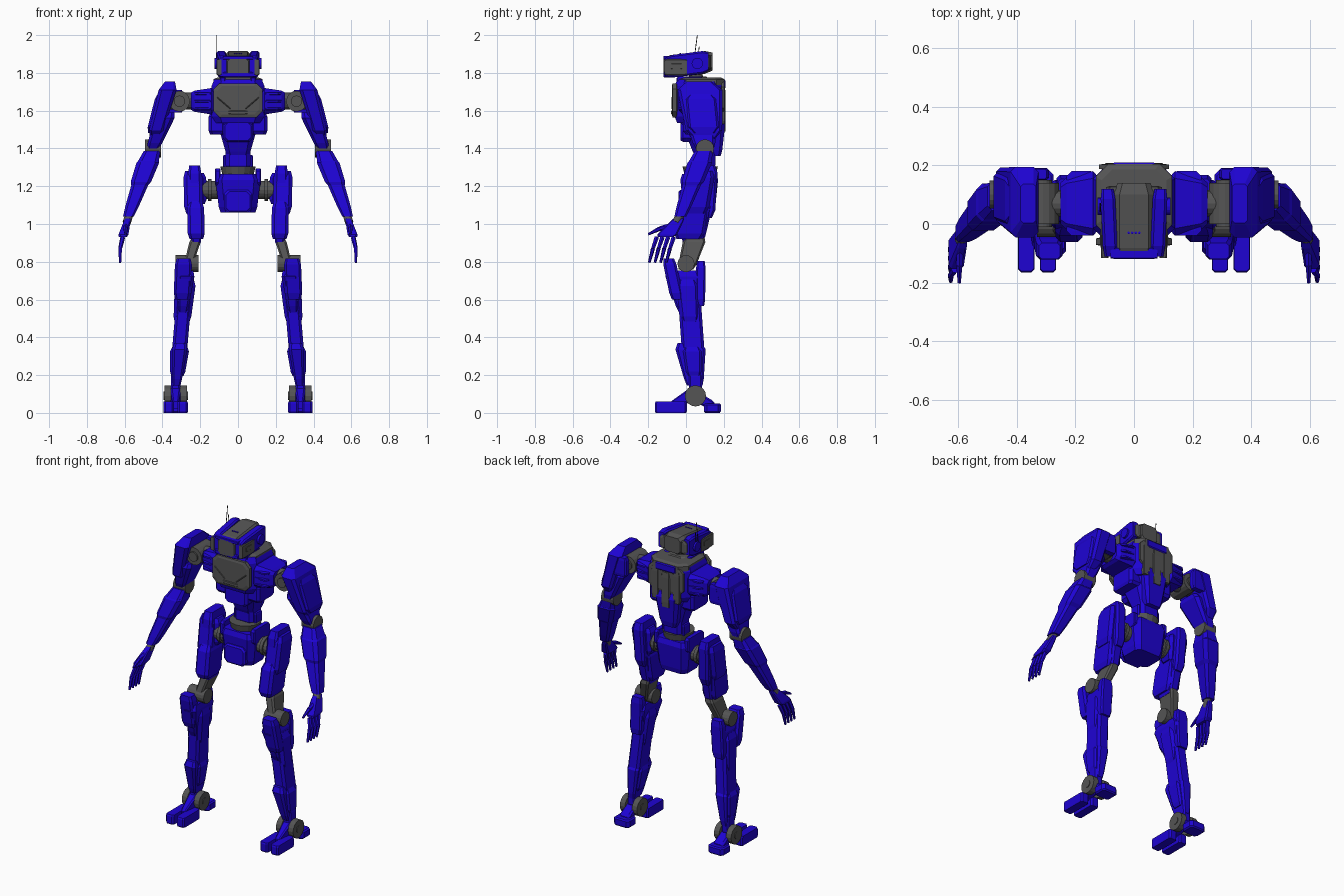
import bpy, bmesh
from mathutils import Vector

old = bpy.data.objects.get("Cube")
if old:
    bpy.data.objects.remove(old)


def material(name, *rgb):
    mat = bpy.data.materials.new(name)
    mat.use_nodes = True
    mat.diffuse_color = (*rgb, 1)
    mat.node_tree.nodes["Principled BSDF"].inputs["Base Color"].default_value = (*rgb, 1)
    return mat


BLUE = material("armour_blue", .013, .001, .65)
GREY = material("joint_grey", .09, .09, .09)
BLACK = material("antenna_black", .01, .01, .01)


def finish(name, bm, mat, paired):
    """Make the object; parts that start on the +x side are mirrored to the other."""
    bmesh.ops.recalc_face_normals(bm, faces=bm.faces)
    mesh = bpy.data.meshes.new(name)
    bm.to_mesh(mesh)
    bm.free()
    mesh.materials.append(mat)
    part = bpy.data.objects.new(name, mesh)
    bpy.context.collection.objects.link(part)
    if paired:
        part.modifiers.new("both_sides", "MIRROR")


def shift(point, x=0, y=0, z=0):
    return point + Vector((x, y, z))


def along(bone, t, forward=0, out=0):
    return shift(bone[0].lerp(bone[1], t), x=out, y=-forward)


def block(name, a, b, size, mat=BLUE, taper=1, nose=.8):
    """Armour block from a to b with an octagonal section and sloped ends."""
    span = b - a
    main = max(range(3), key=lambda i: abs(span[i]))
    u, v = [i for i in range(3) if i != main]
    bm = bmesh.new()
    rings = []
    for t, scale in ((0, nose), (.15, 1), (.85, taper), (1, nose * taper)):
        hu, hv = (s * scale / 2 for s in size)
        cut = min(hu, hv) * .35
        quarter = [(hu, hv - cut), (hu - cut, hv)]
        half = quarter + [(-p, q) for p, q in reversed(quarter)]
        ring = []
        for p, q in half + [(-p, -q) for p, q in half]:
            corner = a.lerp(b, t)
            corner[u] += p
            corner[v] += q
            ring.append(bm.verts.new(corner))
        rings.append(ring)
    for low, high in zip(rings, rings[1:]):
        for i in range(len(low)):
            bm.faces.new((low[i - 1], low[i], high[i], high[i - 1]))
    bm.faces.new(rings[0])
    bm.faces.new(rings[-1])
    finish(name, bm, mat, a.x > 0)


def box(name, centre, size, mat=BLUE, axis="z", nose=.85):
    """Block given by its centre and its x, y, z size, with sloped ends on one axis."""
    main = "xyz".index(axis)
    half = Vector()
    half[main] = size[main] / 2
    section = [s for i, s in enumerate(size) if i != main]
    block(name, centre - half, centre + half, section, mat, nose=nose)


def rod(name, a, b, radius, mat=GREY, sides=16, taper=1):
    bm = bmesh.new()
    bmesh.ops.create_cone(bm, cap_ends=True, segments=sides, radius1=radius,
                          radius2=radius * taper, depth=(b - a).length)
    bm.transform((b - a).to_track_quat("Z", "Y").to_matrix().to_4x4())
    bmesh.ops.translate(bm, vec=(a + b) / 2, verts=bm.verts)
    finish(name, bm, mat, a.x > 0)


def pin(name, centre, length, radius, mat=GREY, axis="x"):
    half = Vector()
    half["xyz".index(axis)] = length / 2
    rod(name, centre - half, centre + half, radius, mat)


# Landmarks of the body and of one side
head = Vector((0, 0, 1.85))
chest = Vector((0, .07, 1.65))
waist = Vector((0, .1, 1.36))
pelvis = Vector((0, .07, 1.18))
shoulder = Vector((.31, .07, 1.65))
elbow = Vector((.45, .1, 1.4))
wrist = Vector((.58, -.03, 1.04))
knuckles = Vector((.61, -.11, .93))
hip = Vector((.23, .09, 1.31))
thigh_end = Vector((.22, .02, .9))
knee = Vector((.27, 0, .79))
ankle = Vector((.33, .05, .09))

# Head, with its rear a little higher than its face
block("head_core", shift(head, y=-.12, z=-.02), shift(head, y=.14, z=.01), (.14, .12), GREY)
block("head_side", shift(head, x=.08, y=-.11, z=-.02), shift(head, x=.09, y=.12, z=.01), (.05, .12))
box("chin", shift(head, y=-.1, z=-.06), (.16, .04, .03), axis="x")
box("brow", shift(head, y=-.1, z=.03), (.16, .04, .02), axis="x")
box("cheek_panel", shift(head, x=.1, y=-.055, z=-.02), (.026, .12, .085), GREY, axis="y", nose=.95)
box("cheek_slot", shift(head, x=.11, y=-.05, z=-.015), (.01, .06, .03), GREY, axis="y")
box("head_back_panel", shift(head, y=.115, z=.005), (.19, .03, .08), GREY, axis="y")
pin("ear_cap", shift(head, x=.11, y=.06), .03, .03, BLUE)
for i in range(4):
    pin("head_top_dot", shift(head, x=.012 * (i - 1.5), y=-.03, z=.05), .01, .004, BLUE, axis="z")
antenna = shift(head, x=-.115, y=.04)
rod("antenna", antenna, shift(antenna, y=.02, z=.15), .002, BLACK)
rod("short_antenna", shift(antenna, y=.02), shift(antenna, y=.03, z=.09), .002, BLACK)
rod("neck", shift(chest, y=-.01, z=.06), shift(head, y=.05, z=-.04), .036)
box("neck_collar", shift(chest, y=-.01, z=.11), (.13, .11, .04), GREY)

# Chest and its plates
box("chest", chest, (.28, .26, .23), nose=.9)
box("chest_plate", shift(chest, y=-.13, z=.005), (.26, .03, .18), GREY, axis="y")
rod("chest_chevron", shift(chest, x=.04, y=-.14, z=-.04), shift(chest, x=.11, y=-.14, z=.02), .008, sides=4)
box("chest_vent", shift(chest, y=-.14, z=-.06), (.1, .02, .02), GREY, axis="x")
box("collar_pad", shift(chest, x=.08, y=-.05, z=.105), (.03, .14, .05))
box("collar_yoke", shift(chest, y=.01, z=.095), (.26, .25, .06), GREY)
box("rib_block", shift(chest, x=.11, z=-.12), (.09, .17, .11))
box("back_plate", shift(chest, y=.125, z=.02), (.24, .02, .17), GREY, axis="y")
box("back_strap", shift(chest, x=.075, y=.125, z=-.02), (.05, .025, .2), GREY)
box("spine_strap", shift(chest, y=.125, z=-.05), (.06, .03, .22), GREY)
box("upper_back_ridge", shift(chest, y=.1, z=.09), (.16, .08, .05))

# Abdomen, waist and pelvis
block("abdomen", shift(chest, z=-.08), shift(waist, z=-.01), (.22, .2), taper=.6)
box("belly_plate", shift(chest, y=-.05, z=-.16), (.16, .1, .11), axis="y")
block("lower_back", shift(chest, y=.08, z=-.07), shift(waist, y=.05), (.17, .12), taper=.7)
box("waist", waist, (.13, .11, .14))
box("waist_side", shift(waist, x=.06, z=-.03), (.04, .07, .07))
rod("waist_ring", shift(waist, y=-.025, z=-.13), shift(waist, y=-.025, z=-.055), .075, taper=1.25)
block("pelvis", shift(pelvis, z=.085), shift(pelvis, z=-.12), (.24, .2), taper=.85, nose=.9)
box("pelvis_front", shift(pelvis, y=-.08, z=-.06), (.15, .06, .12), axis="y")
box("pelvis_wing", shift(pelvis, x=.107, z=.07), (.03, .16, .09))
rod("hip_axle", shift(pelvis, x=.09), shift(pelvis, x=.2), .048)
pin("hip_collar", shift(pelvis, x=.15), .02, .058)

# Shoulders
block("shoulder_bar", shift(chest, x=.12), shift(chest, x=.25), (.22, .14), taper=.8)
for height in (-.04, 0, .04):
    box("shoulder_rib", shift(chest, x=.18, z=height), (.1, .22, .014))
pin("shoulder_axle", shoulder, .13, .045)
pin("shoulder_joint", shoulder, .14, .055, axis="y")
pin("shoulder_cap", shoulder, .16, .03, axis="y")
box("shoulder_rear_guard", shift(shoulder, x=.03, y=.1), (.1, .04, .12))
pad = (shift(shoulder, x=.05, z=.105), shift(elbow, x=-.005, z=.05))
block("shoulder_pad", *pad, (.095, .24), taper=.8, nose=.55)
block("pad_panel", along(pad, .2, out=.025), along(pad, .9, out=.02), (.06, .16), nose=.65)

# Arms
forearm = (elbow, wrist)
hand = (wrist, knuckles)
block("upper_arm", shift(shoulder, x=.07, z=-.06), elbow, (.11, .17), taper=.7)
pin("elbow_joint", elbow, .085, .048)
block("forearm", along(forearm, .04), wrist, (.11, .12), taper=.65)
block("forearm_cuff", along(forearm, .15), along(forearm, .55), (.12, .13), taper=.9)
rod("wrist", along(forearm, .95), along(hand, .3), .022)
block("palm", along(hand, .1), knuckles, (.035, .07), taper=1.5)
for i in range(4):
    base = shift(knuckles, y=.03 * (i - 1.5))
    middle = shift(base, x=.014, y=-.02, z=-.06)
    tip = shift(middle, y=-.02, z=-.075)
    rod("finger_base", base, middle, .013, BLUE, sides=6, taper=.8)
    rod("finger_tip", middle, tip, .011, BLUE, sides=6, taper=.6)
thumb = shift(along(hand, .5), y=-.07, z=-.01)
rod("thumb_base", along(hand, .4), thumb, .015, BLUE, sides=6, taper=.8)
rod("thumb_tip", thumb, shift(thumb, y=-.06, z=-.03), .012, BLUE, sides=6, taper=.5)

# Thighs and knees
thigh = (hip, thigh_end)
block("thigh_upper", along(thigh, 0), along(thigh, .68, forward=-.03), (.07, .16))
block("thigh_lower", along(thigh, .45), along(thigh, 1, forward=-.015), (.075, .17), taper=.75)
block("thigh_panel", along(thigh, .07, out=.01), along(thigh, .62, out=.01), (.1, .14))
block("thigh_front", along(thigh, .48, forward=.01), along(thigh, .95, forward=.01), (.09, .16))
block("hip_guard", along(thigh, .1), along(thigh, .5, forward=-.02), (.12, .1))
block("knee_link", shift(thigh_end, y=.03, z=.03), shift(knee, z=-.03), (.06, .12), GREY, taper=.8)
pin("knee_joint", knee, .12, .045)

# Shins
shin = (knee, ankle)
block("knee_guard", along(shin, -.04, forward=.09, out=.02), along(shin, .27, forward=.06, out=.01), (.09, .07))
block("shin_upper", along(shin, .05, forward=.01), along(shin, .37), (.09, .21), taper=.65)
block("shin_side_panel", along(shin, .12), along(shin, .45), (.11, .12), taper=.85)
block("calf_back", along(shin, -.02, forward=-.08, out=.01), along(shin, .32, forward=-.06), (.08, .05))
block("shin_middle", along(shin, .25, forward=-.005), along(shin, .7, forward=-.005), (.08, .12))
block("shin_lower", along(shin, .6, forward=.01), along(shin, .92), (.08, .16), taper=.65)
block("shin_lower_panel", along(shin, .63), along(shin, .85), (.1, .11), taper=.8)

# Ankles and feet
block("ankle_post", shift(ankle, z=.12), ankle, (.05, .07))
block("instep", shift(ankle, z=.02), shift(ankle, y=-.13, z=-.05), (.06, .08), taper=.6)
block("heel_link", ankle, shift(ankle, y=.1, z=-.06), (.07, .06))
box("heel", shift(ankle, y=.09, z=-.065), (.11, .09, .05))
for side in (-1, 1):
    pin("ankle_wheel", shift(ankle, x=.042 * side), .036, .056)
    pin("ankle_hub", shift(ankle, x=.05 * side), .028, .022)
    box("toe", shift(ankle, x=.037 * side, y=-.13, z=-.06), (.055, .17, .06), nose=.95)
